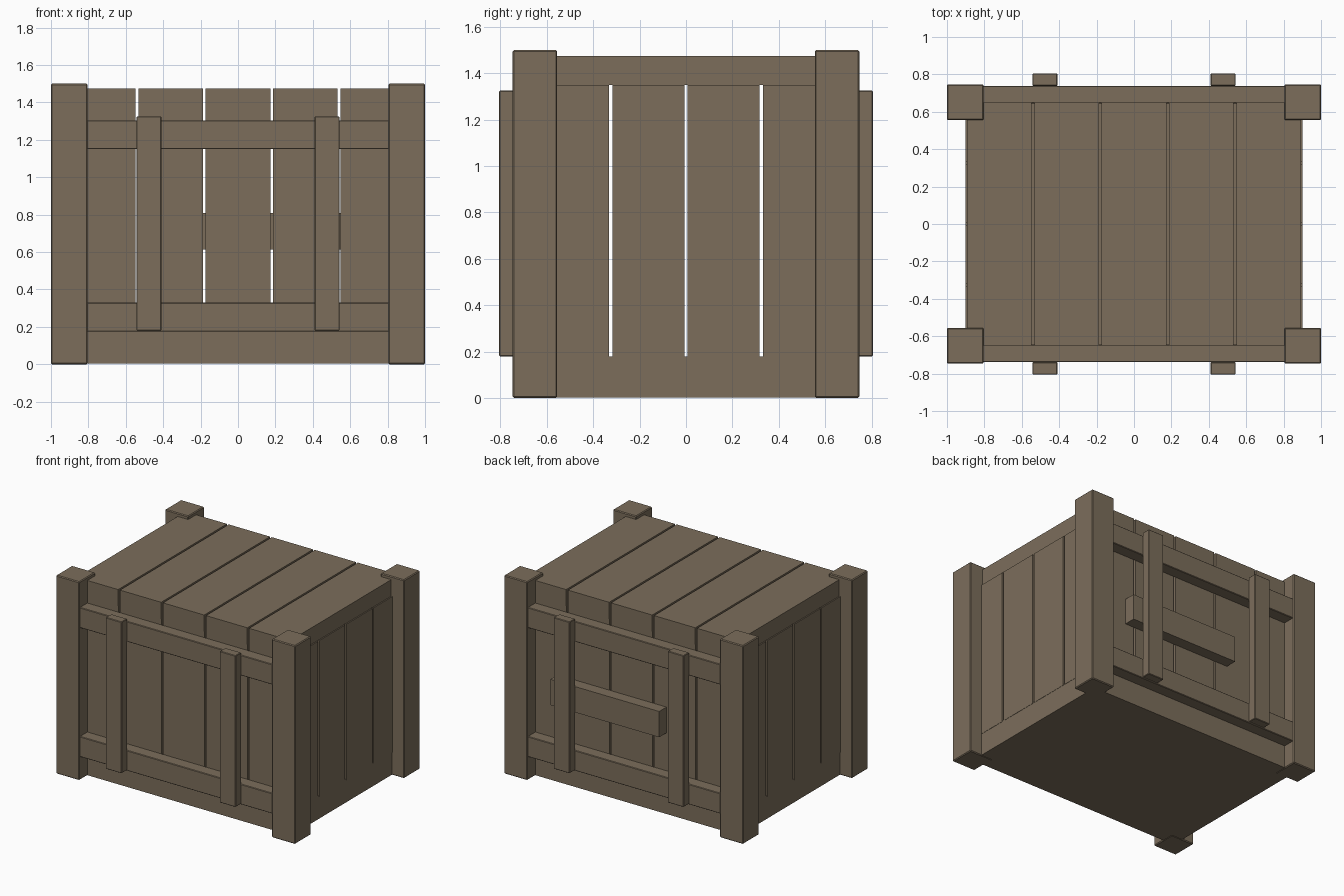
import bpy

if "Cube" in bpy.data.objects:
    bpy.data.objects.remove(bpy.data.objects["Cube"])

wood = bpy.data.materials.new("weathered_wood")
wood.diffuse_color = (0.20, 0.155, 0.105, 1)
wood.use_nodes = True
wood.node_tree.nodes["Principled BSDF"].inputs["Base Color"].default_value = wood.diffuse_color


def board(name, x, y, z, bevel=0.0):
    """Box spanning the given (min, max) ranges."""
    bpy.ops.mesh.primitive_cube_add(size=1)
    ob = bpy.context.object
    ob.name = name
    spans = [sorted(r) for r in (x, y, z)]
    for v in ob.data.vertices:
        v.co = [lo if c < 0 else hi for c, (lo, hi) in zip(v.co, spans)]
    ob.data.materials.append(wood)
    if bevel:
        mod = ob.modifiers.new("soft_edges", 'BEVEL')
        mod.width = bevel
        mod.segments = 1
    return ob


GAP = 0.0075  # half of the slot between neighbouring planks

# Solid base
board("base", (-0.9, 0.9), (-0.65, 0.65), (0.003, 0.178))

# Lid planks and the front and back wall planks share the same spacing
for i in range(5):
    x0 = -0.9 + 0.36 * i
    left = x0 + (GAP if i > 0 else 0)
    right = x0 + 0.36 - (GAP if i < 4 else 0)
    lid = (max(left, -0.893), min(right, 0.893))
    board("lid_plank", lid, (-0.65, 0.65), (1.35, 1.475))
    for side, s in (("front", -1), ("back", 1)):
        board(side + "_plank", (left, right), (s * 0.61, s * 0.648), (0.17, 1.35))

# Side wall planks
for i in range(4):
    y0 = -0.65 + 0.325 * i
    low = y0 + (GAP if i > 0 else 0)
    high = y0 + 0.325 - (GAP if i < 3 else 0)
    for side, s in (("left", -1), ("right", 1)):
        board(side + "_plank", (s * 0.85, s * 0.902), (low, high), (0.17, 1.35))

# Corner posts
for sx in (-1, 1):
    for sy in (-1, 1):
        board("corner_post", (sx * 0.805, sx * 1.0), (sy * 0.555, sy * 0.747),
              (0, 1.5), 0.006)

# Horizontal rails and upright battens, front and back
for side, s in (("front", -1), ("back", 1)):
    for z in (0.175, 1.15):
        board(side + "_rail", (-0.82, 0.82), (s * 0.645, s * 0.738), (z, z + 0.154), 0.004)
    for sx in (-1, 1):
        board(side + "_batten", (sx * 0.41, sx * 0.543), (s * 0.738, s * 0.805),
              (0.18, 1.325), 0.004)

# Single short board across the back
board("back_cross_board", (-0.29, 0.62), (0.645, 0.735), (0.615, 0.81))
